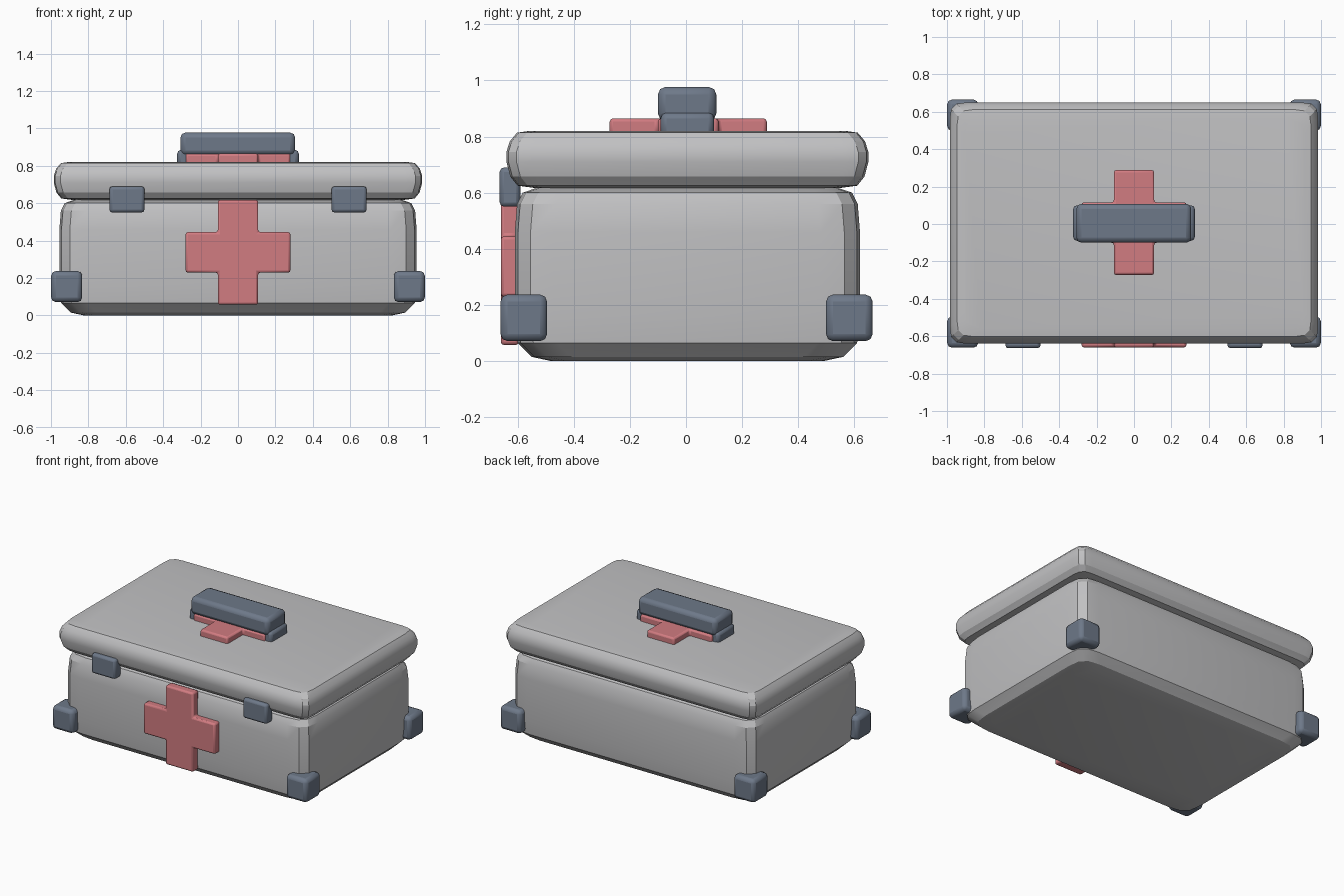
import bpy, bmesh, math
from mathutils import Vector

cube = bpy.data.objects.get("Cube")
if cube:
    bpy.data.objects.remove(cube, do_unlink=True)


def make_material(name, rgb):
    mat = bpy.data.materials.new(name)
    mat.use_nodes = True
    mat.diffuse_color = (*rgb, 1)
    mat.node_tree.nodes["Principled BSDF"].inputs["Base Color"].default_value = (*rgb, 1)
    return mat


GREY = make_material("light grey", (0.53, 0.53, 0.54))
RED = make_material("soft red", (0.64, 0.2, 0.22))
SLATE = make_material("slate blue", (0.155, 0.19, 0.25))


def finish(name, bm, mat, bevel=0, segments=2):
    bmesh.ops.recalc_face_normals(bm, faces=bm.faces)
    mesh = bpy.data.meshes.new(name)
    bm.to_mesh(mesh)
    bm.free()
    mesh.materials.append(mat)
    obj = bpy.data.objects.new(name, mesh)
    bpy.context.collection.objects.link(obj)
    if bevel:
        mod = obj.modifiers.new("rounded edges", "BEVEL")
        mod.width, mod.segments = bevel, segments
    bpy.ops.object.select_all(action="DESELECT")
    obj.select_set(True)
    bpy.context.view_layer.objects.active = obj
    bpy.ops.object.shade_smooth_by_angle(angle=math.radians(24))
    return obj


def block(name, low, high, mat, bevel):
    low, high = Vector(low), Vector(high)
    bm = bmesh.new()
    bmesh.ops.create_cube(bm, size=1)
    for v in bm.verts:
        v.co = (low + high) / 2 + v.co * (high - low)
    return finish(name, bm, mat, bevel)


def shell(name, half_x, half_y, cut, profile):
    """Stack of chamfered rectangles; profile holds (height, inset) pairs."""
    bm = bmesh.new()
    rings = []
    for z, inset in profile:
        hx, hy = half_x - inset, half_y - inset
        sag = cut * 0.2
        corner = [(hx, hy - cut * 2.5), (hx - sag, hy - cut),
                  (hx - cut, hy - sag), (hx - cut * 2.5, hy)]
        outline = []
        for sx, sy in ((1, 1), (-1, 1), (-1, -1), (1, -1)):
            pts = corner if sx * sy > 0 else corner[::-1]
            outline += [(sx * x, sy * y + 0.005) for x, y in pts]
        rings.append([bm.verts.new((x, y, z)) for x, y in outline])
    for a, b in zip(rings, rings[1:]):
        for i in range(len(a)):
            j = (i + 1) % len(a)
            bm.faces.new((a[i], a[j], b[j], b[i]))
    bm.faces.new(rings[0][::-1])
    bm.faces.new(rings[-1])
    return finish(name, bm, GREY)


def cross(name, to_world, depth):
    """Plus-shaped plate; to_world maps (across, along, out) to a position."""
    arm, reach = 0.108, 0.28
    quarter = [(reach, arm), (arm, arm), (arm, reach)]
    outline = []
    for sx, sy in ((1, 1), (-1, 1), (-1, -1), (1, -1)):
        pts = quarter if sx * sy > 0 else quarter[::-1]
        outline += [(sx * u, sy * v) for u, v in pts]
    bm = bmesh.new()
    back, front = ([bm.verts.new(to_world(u, v, w)) for u, v in outline]
                   for w in (0, depth))
    bm.faces.new(back)
    bm.faces.new(front)
    for i in range(len(outline)):
        j = (i + 1) % len(outline)
        bm.faces.new((back[i], back[j], front[j], front[i]))
    return finish(name, bm, RED, 0.012)


# Case body and overhanging lid, with softly bulging walls
shell("case_body", 0.955, 0.615, 0.056,
      [(0, 0.13), (0.015, 0.06), (0.065, 0.01), (0.16, 0), (0.46, 0),
       (0.56, 0.008), (0.6, 0.028), (0.618, 0.08)])
shell("case_lid", 0.985, 0.645, 0.036,
      [(0.617, 0.1), (0.625, 0.04), (0.657, 0.014), (0.71, 0), (0.745, 0),
       (0.783, 0.012), (0.814, 0.038), (0.82, 0.08)])

# Corner guards
for side, sx in (("left", 1), ("right", -1)):
    for end, sy in (("front", -1), ("back", 1)):
        centre = Vector((sx * 0.916, sy * 0.58 + 0.002, 0.154))
        half = Vector((0.083, 0.083, 0.083))
        block(f"{end}_{side}_corner_guard", centre - half, centre + half, SLATE, 0.025)

    # Front latch on this side
    x = sx * 0.594
    block(f"{side}_latch", (x - 0.094, -0.664, 0.55), (x + 0.094, -0.59, 0.69), SLATE, 0.016)

    # Handle post on this side
    x = sx * 0.285
    block(f"{side}_handle_post", (x - 0.04, -0.09, 0.8), (x + 0.04, 0.1, 0.885), SLATE, 0.02)

# Handle grip
block("handle_grip", (-0.308, -0.1, 0.855), (0.306, 0.108, 0.977), SLATE, 0.027)

# Crosses on the front wall and on the lid
cross("front_cross", lambda u, v, w: (u, -0.595 - w, 0.337 + v), 0.065)
cross("lid_cross", lambda u, v, w: (u, 0.008 + v, 0.8 + w), 0.065)
